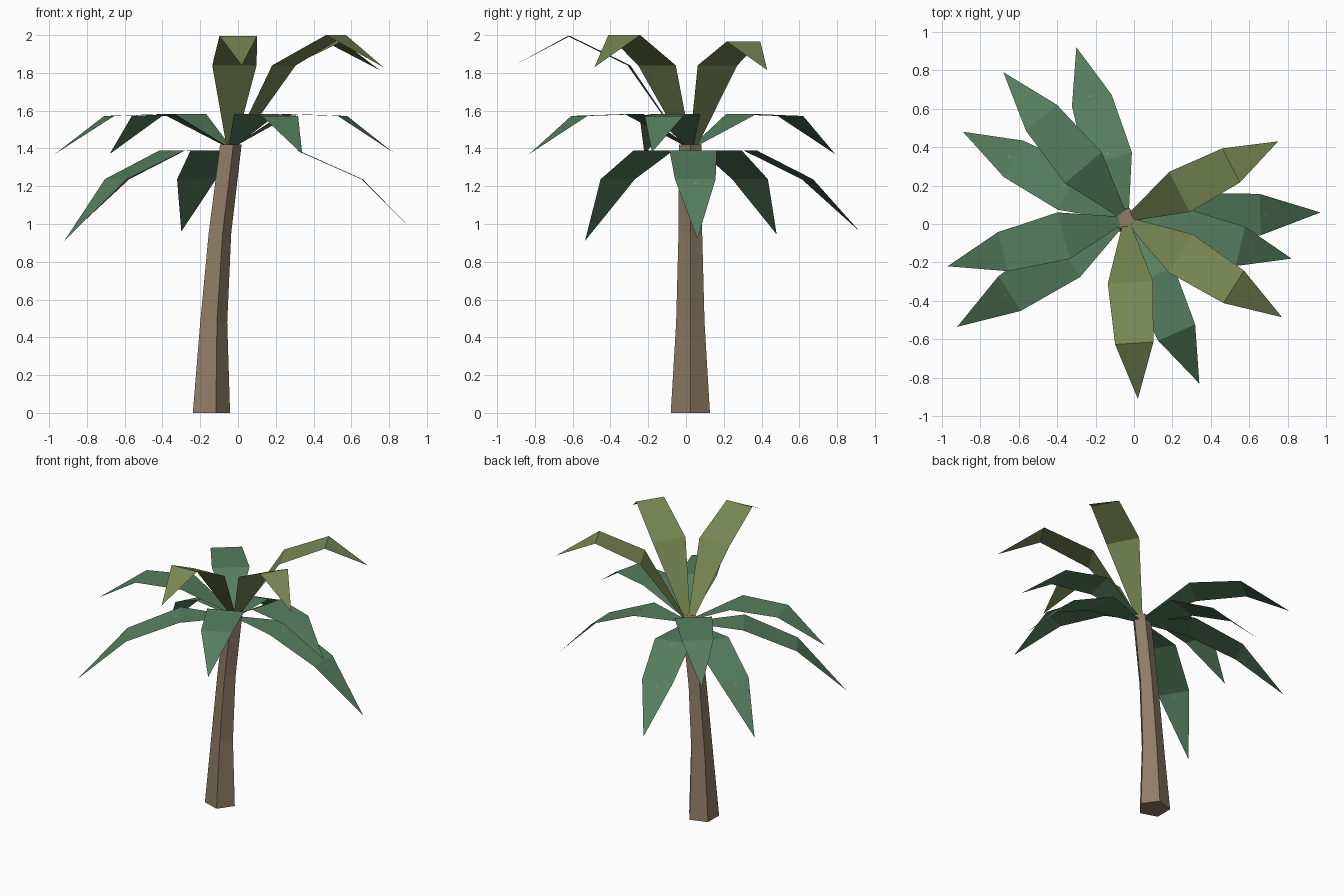
import bpy, bmesh, math
from mathutils import Vector

cube = bpy.data.objects.get("Cube")
if cube:
    bpy.data.objects.remove(cube, do_unlink=True)


def material(name, rgb):
    # sRGB bytes to linear
    lin = [((c / 255 + 0.055) / 1.055) ** 2.4 for c in rgb] + [1.0]
    m = bpy.data.materials.new(name)
    m.use_nodes = True
    m.diffuse_color = lin
    bsdf = m.node_tree.nodes["Principled BSDF"]
    bsdf.inputs["Base Color"].default_value = lin
    bsdf.inputs["Roughness"].default_value = 0.9
    return m


BARK = material("bark brown", (143, 124, 101))
GREEN = material("leaf green", (86, 126, 95))
OLIVE = material("young leaf olive", (119, 135, 83))


def finish(name, bm, mat):
    mesh = bpy.data.meshes.new(name)
    bm.to_mesh(mesh)
    bm.free()
    mesh.materials.append(mat)
    ob = bpy.data.objects.new(name, mesh)
    bpy.context.collection.objects.link(ob)
    return ob


# Trunk: a leaning five-sided column, rings of (x, z, radius)
TRUNK_Y = 0.023
bm = bmesh.new()
rings = []
for x, z, r in [(-0.151, 0, 0.109), (-0.136, 0.48, 0.079),
                (-0.102, 0.95, 0.066), (-0.044, 1.42, 0.063)]:
    rings.append([bm.verts.new((x + r * math.cos(i * math.tau / 5),
                                TRUNK_Y + r * math.sin(i * math.tau / 5), z))
                  for i in range(5)])
for low, high in zip(rings, rings[1:]):
    for i in range(5):
        j = (i + 1) % 5
        bm.faces.new((low[i], low[j], high[j], high[i]))
bm.faces.new(rings[0][::-1])
bm.faces.new(rings[-1])
finish("trunk", bm, BARK)

CROWN = Vector((-0.04, 0.025, 0))


def frond(name, tip, base_z, z1, z2, widths, mat, spotted=False):
    """A folded flat blade: narrow base, two wide folds, pointed tip."""
    tip = Vector(tip)
    out = Vector((tip.x, tip.y, 0)) - CROWN
    side = Vector((-out.y, out.x, 0)).normalized()
    mids = []
    for t, z in [(0.04, base_z), (0.35, z1), (0.69, z2)]:
        p = CROWN + out * t
        mids.append(Vector((p.x, p.y, z)))
    bm = bmesh.new()
    rows = [(bm.verts.new(m - side * w / 2), bm.verts.new(m + side * w / 2))
            for m, w in zip(mids, widths)]
    for a, b in zip(rows, rows[1:]):
        bm.faces.new((a[0], b[0], b[1], a[1]))
    bm.faces.new((rows[-1][0], bm.verts.new(tip), rows[-1][1]))
    finish(name, bm, mat)
    if spotted:
        # Small pale flecks just past each fold, on both sides of the blade
        bm = bmesh.new()
        for start, end in [(mids[1], mids[2]), (mids[2], tip)]:
            along = (end - start).normalized()
            normal = along.cross(side)
            centre = start + along * 0.03
            for s in (1, -1):
                bm.faces.new([bm.verts.new(
                    centre + normal * 0.002 * s
                    + 0.012 * (along * math.cos(a) + side * s * math.sin(a)))
                    for a in (k * math.tau / 6 for k in range(6))])
        finish(name + "_flecks", bm, OLIVE)


# Upright young fronds
for i, (tip, top) in enumerate([((0.75, 0.43, 1.815), 1.966),
                                ((0.77, -0.485, 1.83), 2.0),
                                ((0.02, -0.91, 1.84), 1.995)]):
    frond(f"upper_frond_{i + 1}", tip, 1.42, 1.84, top,
          (0.05, 0.235, 0.2), OLIVE)

# Spreading middle fronds
for i, tip in enumerate([(0.82, -0.18, 1.38), (0.34, -0.83, 1.37),
                         (-0.97, -0.22, 1.37), (-0.68, 0.79, 1.37)]):
    frond(f"middle_frond_{i + 1}", tip, 1.42, 1.582, 1.572,
          (0.05, 0.25, 0.21), GREEN)

# Drooping lower fronds
for i, tip in enumerate([(0.97, 0.06, 0.92), (-0.92, -0.535, 0.91),
                         (-0.89, 0.48, 0.945), (-0.3, 0.92, 0.96)]):
    frond(f"lower_frond_{i + 1}", tip, 1.385, 1.39, 1.237,
          (0.05, 0.25, 0.215), GREEN, spotted=True)
